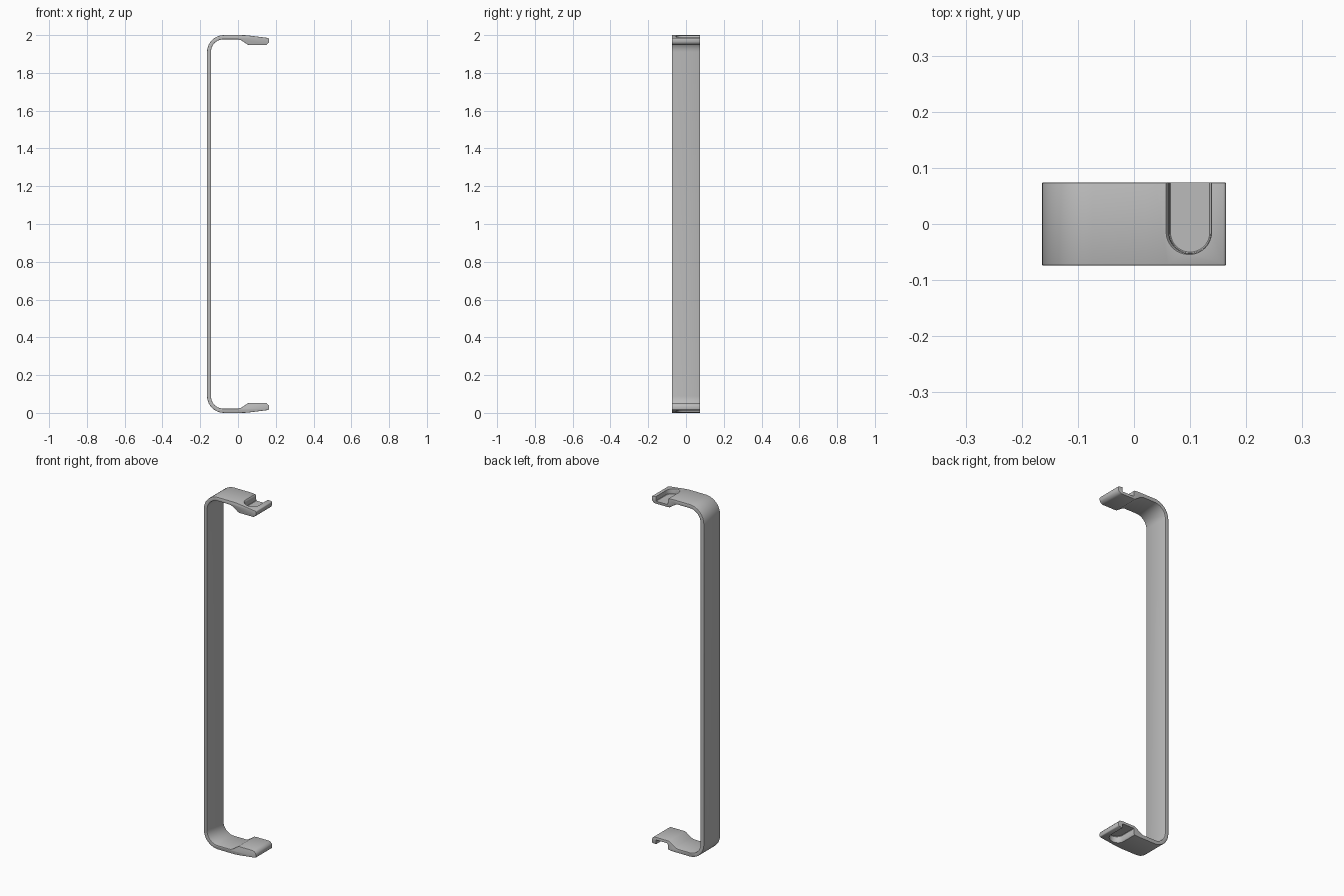
import bpy, bmesh, math

if "Cube" in bpy.data.objects:
    bpy.data.objects.remove(bpy.data.objects["Cube"])

HALF_W = 0.074      # half of the strap width along y
H = 2.0


def arc(cx, cz, r, a0, a1, n=10):
    return [(cx + r * math.cos(math.radians(a0 + (a1 - a0) * i / n)),
             cz + r * math.sin(math.radians(a0 + (a1 - a0) * i / n))) for i in range(n + 1)]


def finish(name, bm):
    bmesh.ops.recalc_face_normals(bm, faces=bm.faces)
    mesh = bpy.data.meshes.new(name)
    bm.to_mesh(mesh)
    bm.free()
    ob = bpy.data.objects.new(name, mesh)
    bpy.context.collection.objects.link(ob)
    return ob


# Strap profile: upper half of outside and inside, mirrored about mid height
outer = arc(-0.074, 1.91, 0.09, 180, 90) + [(0.02, 2.0), (0.04, 1.9993), (0.06, 1.9975)]
tip = arc(0.158, 1.979, 0.006, 80, 0, 3) + [(0.164, 1.965), (0.161, 1.958), (0.153, 1.950), (0.143, 1.947)]
inner = [(0.060, 1.947), (0.052, 1.949), (0.016, 1.973), (0.002, 1.978)] + arc(-0.076, 1.911, 0.067, 90, 180)
half = outer + tip + inner
profile = half + [(x, H - z) for x, z in reversed(half)]

bm = bmesh.new()
face = bm.faces.new([bm.verts.new((x, -HALF_W, z)) for x, z in profile])
ext = bmesh.ops.extrude_face_region(bm, geom=[face])
bmesh.ops.translate(bm, vec=(0, 2 * HALF_W, 0),
                    verts=[g for g in ext["geom"] if isinstance(g, bmesh.types.BMVert)])
bmesh.ops.recalc_face_normals(bm, faces=bm.faces)
rim = [e for e in bm.edges if abs(e.verts[0].co.y - e.verts[1].co.y) < 1e-6]
bmesh.ops.bevel(bm, geom=rim, offset=0.0025, segments=2, profile=0.5, affect='EDGES')
strap = finish("strap_handle", bm)


# U-shaped pocket, open at the back, flared at its rim
def pocket_cutter(name, flip):
    bm = bmesh.new()
    rings = []
    for z, r in ((1.962, 0.035), (1.964, 0.037), (1.987, 0.038), (1.993, 0.0395),
                 (1.997, 0.042), (2.001, 0.046), (2.02, 0.046)):
        pts = [(0.1 - r, 0.1)] + arc(0.1, -0.015, r, 180, 360, 20) + [(0.1 + r, 0.1)]
        rings.append([bm.verts.new((x, y, H - z if flip else z)) for x, y in pts])
    n = len(rings[0])
    for a, b in zip(rings, rings[1:]):
        for i in range(n):
            bm.faces.new((a[i], a[(i + 1) % n], b[(i + 1) % n], b[i]))
    bm.faces.new(rings[0])
    bm.faces.new(rings[-1])
    ob = finish(name, bm)
    ob.hide_render = True
    return ob


bpy.context.view_layer.objects.active = strap
for name, flip in (("top_pocket_cutter", False), ("bottom_pocket_cutter", True)):
    cutter = pocket_cutter(name, flip)
    mod = strap.modifiers.new(name, 'BOOLEAN')
    mod.operation = 'DIFFERENCE'
    mod.solver = 'EXACT'
    mod.object = cutter
    bpy.ops.object.modifier_apply(modifier=mod.name)
    bpy.data.objects.remove(cutter)

# Single plain grey
grey = bpy.data.materials.new("plain grey")
grey.diffuse_color = (0.5, 0.5, 0.5, 1)
grey.use_nodes = True
grey.node_tree.nodes["Principled BSDF"].inputs["Base Color"].default_value = grey.diffuse_color
strap.data.materials.clear()
strap.data.materials.append(grey)

bpy.ops.object.select_all(action='DESELECT')
strap.select_set(True)
bpy.ops.object.shade_smooth_by_angle(angle=math.radians(35))
